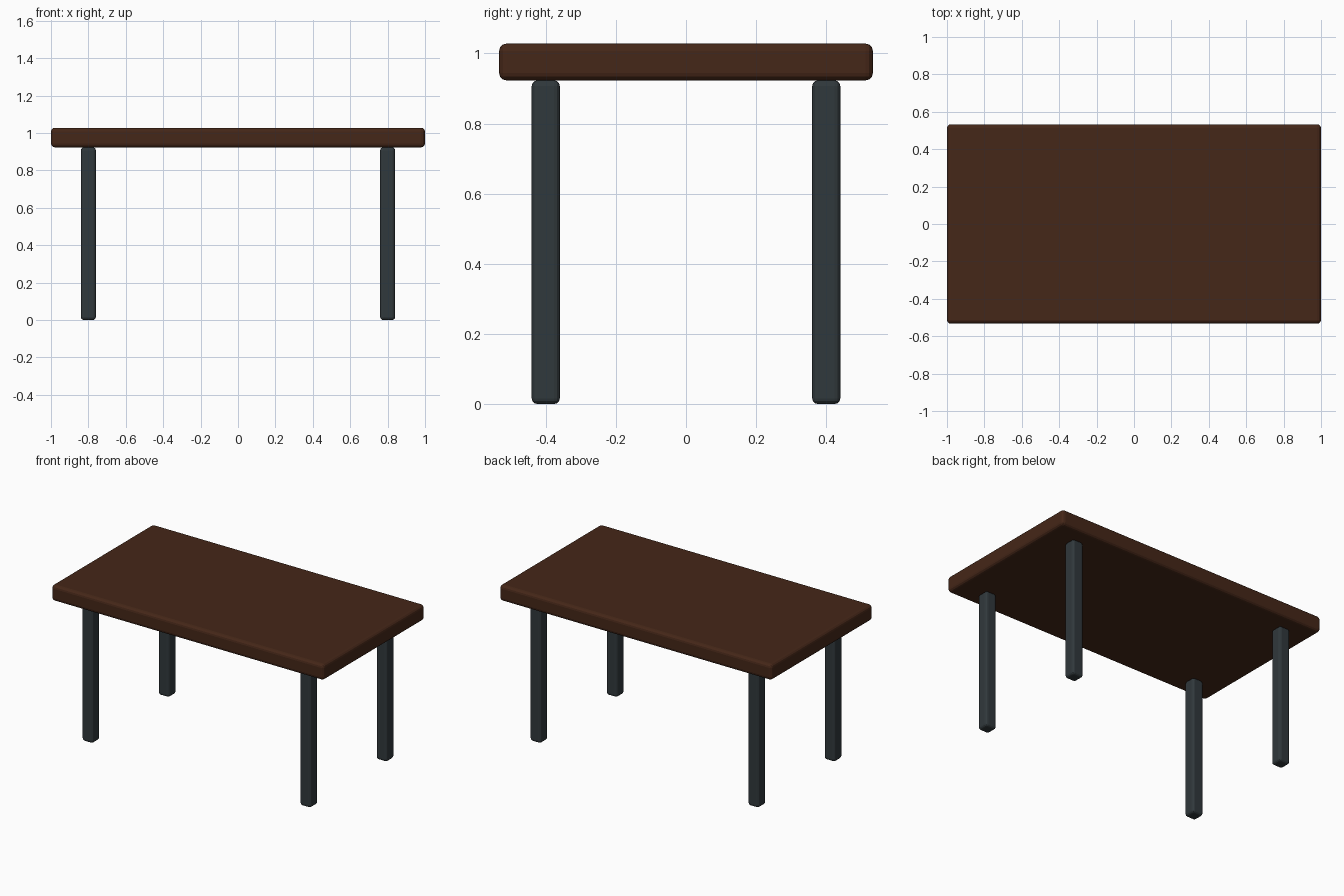
import bpy

if "Cube" in bpy.data.objects:
    bpy.data.objects.remove(bpy.data.objects["Cube"])


def material(name, color):
    m = bpy.data.materials.new(name)
    m.diffuse_color = color
    m.use_nodes = True
    m.node_tree.nodes["Principled BSDF"].inputs["Base Color"].default_value = m.diffuse_color
    return m


def rounded_box(name, center, size, radius, mat):
    bpy.ops.mesh.primitive_cube_add(size=1, location=center)
    ob = bpy.context.object
    ob.name = name
    ob.scale = size
    bpy.ops.object.transform_apply(location=False, rotation=False, scale=True)
    bevel = ob.modifiers.new("rounded_edges", "BEVEL")
    bevel.width = radius
    bevel.segments = 3
    ob.data.materials.append(mat)
    return ob


wood = material("dark_wood", (0.06, 0.02, 0.009, 1))
metal = material("dark_metal", (0.03, 0.04, 0.045, 1))

# Slab top
BOTTOM, TOP = 0.923, 1.028
rounded_box("tabletop", (0, 0, (BOTTOM + TOP) / 2),
            (2.0, 1.066, TOP - BOTTOM), 0.021, wood)

# Four square legs standing under the top
for side, x in (("left", -0.8), ("right", 0.8)):
    for end, y in (("front", -0.4), ("back", 0.4)):
        rounded_box(f"{end}_{side}_leg", (x, y, BOTTOM / 2),
                    (0.08, 0.08, BOTTOM), 0.016, metal)
